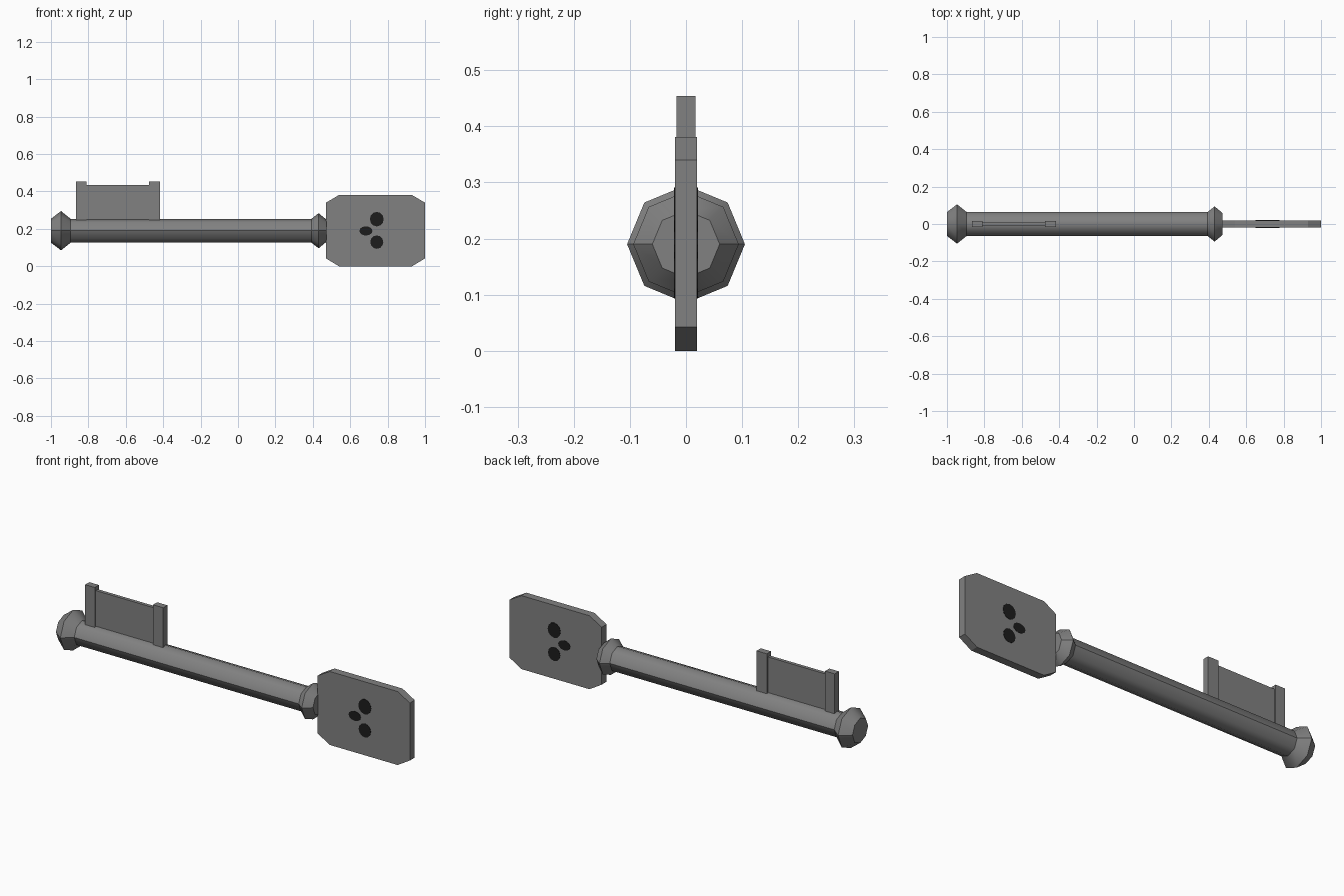
import bpy, bmesh, math

if "Cube" in bpy.data.objects:
    bpy.data.objects.remove(bpy.data.objects["Cube"])

AXIS_Z = 0.19


def material(name, rgb):
    m = bpy.data.materials.new(name)
    m.diffuse_color = (*rgb, 1)
    m.use_nodes = True
    m.node_tree.nodes["Principled BSDF"].inputs["Base Color"].default_value = m.diffuse_color
    return m


METAL = material("grey metal", (0.22, 0.22, 0.22))
DARK = material("dark hole", (0.012, 0.012, 0.012))


def finish(bm, name, mat):
    bmesh.ops.recalc_face_normals(bm, faces=bm.faces)
    me = bpy.data.meshes.new(name)
    bm.to_mesh(me)
    bm.free()
    me.materials.append(mat)
    ob = bpy.data.objects.new(name, me)
    bpy.context.collection.objects.link(ob)
    return ob


def plate(name, outline, y0, y1, mat):
    """Extrude an outline in x, z between two y positions."""
    bm = bmesh.new()
    rings = [[bm.verts.new((x, y, z)) for x, z in outline] for y in (y0, y1)]
    n = len(outline)
    bm.faces.new(rings[0])
    bm.faces.new(rings[1][::-1])
    for i in range(n):
        j = (i + 1) % n
        bm.faces.new((rings[0][i], rings[1][i], rings[1][j], rings[0][j]))
    return finish(bm, name, mat)


def box(name, x0, x1, z0, z1, half_y):
    return plate(name, [(x0, z0), (x1, z0), (x1, z1), (x0, z1)], -half_y, half_y, METAL)


# Shaft with flared collars: eight-sided profile turned about the x axis
profile = [(-1.0, 0.064), (-0.946, 0.105), (-0.895, 0.064),
           (0.393, 0.064), (0.431, 0.094), (0.472, 0.06)]
bm = bmesh.new()
rings = [[bm.verts.new((x, r * math.cos(k * math.pi / 4), AXIS_Z + r * math.sin(k * math.pi / 4)))
          for k in range(8)] for x, r in profile]
for a, b in zip(rings, rings[1:]):
    for k in range(8):
        j = (k + 1) % 8
        bm.faces.new((a[k], a[j], b[j], b[k])).smooth = True
bm.faces.new(rings[0])
bm.faces.new(rings[-1])
# Sharp collar rings and side seams, soft elsewhere
for e in bm.edges:
    p, q = (v.co for v in e.verts)
    ring = abs(p.x - q.x) < 1e-5
    seam = abs(p.z - AXIS_Z) < 1e-4 and abs(q.z - AXIS_Z) < 1e-4
    e.smooth = not (ring or seam)
finish(bm, "shaft", METAL)

# Handle plate with clipped corners
plate("handle", [(0.47, 0.042), (0.54, 0), (0.93, 0), (1.0, 0.042),
                 (1.0, 0.34), (0.93, 0.381), (0.54, 0.381), (0.47, 0.34)], -0.02, 0.02, METAL)

# Dark spots on both faces of the handle
for i, (cx, cz, rx, rz) in enumerate([(0.742, 0.252, 0.037, 0.039),
                                      (0.742, 0.129, 0.035, 0.036),
                                      (0.684, 0.189, 0.035, 0.025)]):
    outline = [(cx + rx * math.cos(t * math.pi / 6), cz + rz * math.sin(t * math.pi / 6))
               for t in range(12)]
    for side, s in (("front", -1), ("back", 1)):
        plate(f"spot_{side}_{i + 1}", outline, s * 0.0195, s * 0.0215, DARK)

# Key bit: thin panel between two taller posts
box("bit_panel", -0.812, -0.474, 0.235, 0.435, 0.009)
box("bit_post_outer", -0.865, -0.81, 0.235, 0.454, 0.017)
box("bit_post_inner", -0.476, -0.417, 0.235, 0.454, 0.017)
